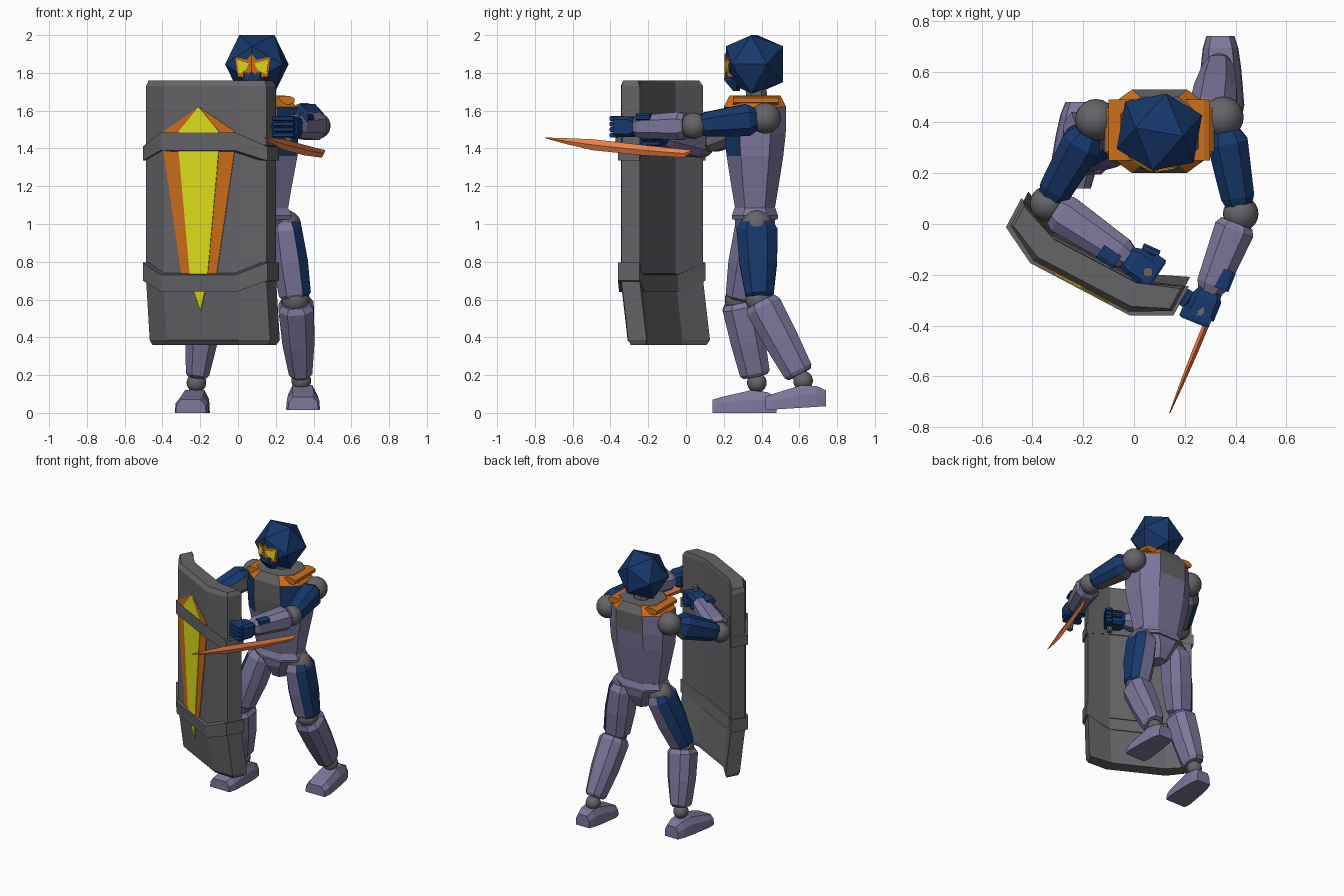
import bpy, bmesh, math
from mathutils import Vector as V, Matrix

if "Cube" in bpy.data.objects:
    bpy.data.objects.remove(bpy.data.objects["Cube"])


def material(name, rgb):
    m = bpy.data.materials.new(name)
    m.diffuse_color = (*rgb, 1)
    m.use_nodes = True
    m.node_tree.nodes["Principled BSDF"].inputs["Base Color"].default_value = m.diffuse_color
    return m


BLUE = material("blue", (0.008, 0.04, 0.15))
LILAC = material("lilac", (0.2, 0.185, 0.33))
GREY = material("grey", (0.13, 0.13, 0.14))
ORANGE = material("orange", (0.6, 0.16, 0.01))
YELLOW = material("yellow", (0.75, 0.75, 0.01))
COPPER = material("copper", (0.85, 0.22, 0.06))


def finish(name, bm, mats, pick=None):
    bmesh.ops.recalc_face_normals(bm, faces=bm.faces)
    bm.normal_update()
    me = bpy.data.meshes.new(name)
    for m in mats:
        me.materials.append(m)
    if pick:
        for f in bm.faces:
            f.material_index = pick(f.calc_center_median(), f.normal)
    bm.to_mesh(me)
    bm.free()
    ob = bpy.data.objects.new(name, me)
    bpy.context.collection.objects.link(ob)
    return ob


def loft(name, rings, mats, pick=None):
    bm = bmesh.new()
    vs = [[bm.verts.new(p) for p in r] for r in rings]
    n = len(vs[0])
    for a, b in zip(vs, vs[1:]):
        for i in range(n):
            bm.faces.new((a[i], a[(i + 1) % n], b[(i + 1) % n], b[i]))
    bm.faces.new(vs[0])
    bm.faces.new(vs[-1])
    return finish(name, bm, mats, pick)


def octagon(w, d, c=0.5):
    return [(w, -c*d), (w, c*d), (c*w, d), (-c*w, d), (-w, c*d), (-w, -c*d), (-c*w, -d), (c*w, -d)]


def limb(name, a, b, sections, mats, pick=None, hint=(1, 0, 0), c=0.5):
    """Eight-sided tapered bar from a to b; sections are (t, half width, half depth)."""
    a, b = V(a), V(b)
    z = (b - a).normalized()
    y = z.cross(V(hint)).normalized()
    x = y.cross(z)
    loft(name, [[a.lerp(b, t) + x*p + y*q for p, q in octagon(w, d, c)] for t, w, d in sections], mats, pick)


def ball(name, p, r, mat=GREY):
    bm = bmesh.new()
    bmesh.ops.create_uvsphere(bm, u_segments=20, v_segments=12, radius=r, matrix=Matrix.Translation(p))
    for f in bm.faces:
        f.smooth = True
    finish(name, bm, [mat])


# torso with grey, blue and orange upper plates
CX, CY = 0.1, 0.365


def torso_rings(secs, c=0.5):
    return [[(CX + x, CY + y, z) for x, y in octagon(w, d, c)] for z, w, d in secs]


def torso_colour(c, n):
    x = abs(c.x - CX)
    if c.z > 1.62:
        return 2 if x > 0.1 else 1
    if c.z > 1.36 and n.y < -0.3:
        return 3 if x > 0.1 else 1
    if c.z > 1.53 and n.y > 0.9:
        return 1
    return 0


loft("torso", torso_rings([(1.08, .165, .105), (1.2, .185, .125), (1.36, .215, .15), (1.48, .22, .163),
     (1.62, .215, .165), (1.68, .15, .135)]), [LILAC, GREY, ORANGE, BLUE], torso_colour)
loft("belt", torso_rings([(1.025, .175, .12), (1.045, .185, .122), (1.085, .165, .108)]), [LILAC])
loft("pelvis", torso_rings([(0.88, .05, .06), (0.97, .11, .1), (1.04, .165, .11)]), [LILAC])
for s in (-1, 1):
    limb("collar_strap", (CX + s*.15, .25, 1.655), (CX + s*.15, .49, 1.655),
         [(0, .05, .022), (1, .05, .022)], [ORANGE])
limb("neck", (.1, .375, 1.64), (.1, .37, 1.76), [(0, .055, .055), (1, .055, .055)], [GREY])

# faceted helmet: a twenty-sided solid with an edge on top
K, PHI = 0.095, 1.618
HEAD = Matrix.Translation((.1, .362, 1.846)) @ Matrix.Rotation(math.radians(-10), 4, 'Z') @ Matrix.Scale(K, 4)
bm = bmesh.new()
for i in (-1, 1):
    for j in (-PHI, PHI):
        for p in ((i, 0, j), (j, i, 0), (0, j, i)):
            bm.verts.new(HEAD @ V(p))
bmesh.ops.convex_hull(bm, input=bm.verts)
finish("helmet", bm, [BLUE])


def face_plate(name, pts, lift, mat):
    for s in (-1, 1):
        ring = lambda e: [HEAD @ V((s*x, -PHI + .382*x - e, z)) for x, z in pts]
        loft(name, [ring(lift), ring(-.25)], [mat])


face_plate("mask", [(0, .6), (.25, .25), (1.0, .4), (.85, -.7), (.4, -.75), (0, -.4)], .06, ORANGE)
face_plate("eye", [(.15, .05), (.9, .25), (.78, -.55), (.3, -.3)], .1, YELLOW)
loft("mouth_guard", [[HEAD @ V(p) for p in ((-.75*w, -.9, z), (-.45*w, y, z), (.45*w, y, z), (.75*w, -.9, z))]
     for z, w, y in ((-.45, 1, -1.6), (-.9, 1, -1.62), (-1.5, .6, -1.15))], [BLUE])
for x in (-.25, 0, .25):
    ball("mouth_vent", HEAD @ V((x, -1.6, -.8)), .007, GREY)

# arms: side, shoulder, elbow, wrist
ARMS = {"left": (-1, (-.15, .41, 1.56), (-.34, .08, 1.42), (-.02, -.135, 1.47)),
        "right": (1, (.35, .42, 1.56), (.42, .04, 1.52), (.295, -.27, 1.515))}
UP = (0, 0, 1)
for side, (s, sh, el, wr) in ARMS.items():
    ball(side + "_shoulder", sh, .082)
    ball(side + "_elbow", el, .07)
    limb(side + "_upper_arm", sh, el, [(.14, .06, .055), (.26, .085, .08), (.82, .065, .066), (.92, .05, .05)],
         [BLUE, GREY], lambda c, n: 0 if n.z > .3 or n.x*s > .35 else 1, UP)
    limb(side + "_forearm", el, wr, [(.12, .06, .065), (.2, .075, .08), (.9, .06, .062), (1, .045, .045)],
         [LILAC], None, UP)
    # fist with four curled fingers and a thumb
    w = V(wr)
    f = (w - V(el))
    f.z = 0
    f.normalize()
    inner = V((f.y, -f.x, 0)) * s
    limb(side + "_fist", w - f*.01, w + f*.1, [(0, .04, .045), (.3, .055, .06), (1, .055, .06)], [BLUE], None, UP, .7)
    for i in range(4):
        p = w + f*.105 + V((0, 0, .043 - .029*i))
        limb(side + "_finger", p - inner*.05, p + inner*.075,
             [(0, .011, .02), (.1, .013, .026), (.9, .013, .026), (1, .01, .02)], [BLUE], None, UP, .6)
    limb(side + "_thumb", w + f*.02 + inner*.065, w + f*.09 + inner*.08, [(0, .018, .018), (1, .015, .015)], [BLUE])
    c = w - f*.06
    limb(side + "_wrist_plate", c - f*.05 - inner*.04 + V((0, 0, .05)), c + f*.03 - inner*.04 + V((0, 0, .05)),
         [(0, .02, .03), (1, .02, .03)], [BLUE], None, UP)

# curved blade and its grip
BUTT, TIP = V((.46, .03, 0)), V((.14, -.745, 0))
across = V((.92, -.39, 0))
loft("blade", [[BUTT.lerp(TIP, t) + across*x + V((0, 0, z + h))
     for x, h in ((th, 0), (0, hh), (-th, 0), (0, -hh))]
     for t, z, hh, th in ((0, 1.388, .004, .004), (.05, 1.373, .022, .011), (.35, 1.392, .028, .013),
                          (.68, 1.42, .029, .012), (.85, 1.438, .016, .008), (1, 1.456, .002, .002))], [COPPER])
limb("blade_grip", (.27, -.36, 1.39), (.255, -.34, 1.57), [(0, .02, .02), (1, .02, .02)], [GREY])

# legs: side, hip, knee, ankle, toe, heel
LEGS = {"left": (-1, (-.05, .37, .99), (-.17, .28, .6), (-.22, .375, .16), (-.25, .14, 0), (-.215, .48, 0)),
        "right": (1, (.25, .375, .99), (.305, .39, .6), (.335, .62, .17), (.345, .42, .015), (.34, .74, .035))}
for side, (s, hip, kn, an, toe, heel) in LEGS.items():
    ball(side + "_hip", hip, .085)
    ball(side + "_knee", kn, .075)
    ball(side + "_ankle", an, .052)
    limb(side + "_thigh", hip, kn, [(-.05, .07, .085), (.06, .085, .108), (.5, .093, .1), (.93, .085, .075),
         (.97, .07, .065)], [LILAC, BLUE],
         lambda c, n: 1 if n.x*s > .3 and n.y < .8 and abs(n.z) < .6 else 0)
    limb(side + "_shin", kn, an, [(.03, .075, .08), (.09, .093, .097), (.5, .085, .092), (.88, .062, .08),
         (.92, .05, .065)], [LILAC])
    t, h = V(toe), V(heel)
    loft(side + "_foot", [[t.lerp(h, k) + V(p) for p in
         ((-w, 0, 0), (w, 0, 0), (w*.95, 0, hh*.6), (w*.65, 0, hh), (-w*.65, 0, hh), (-w*.95, 0, hh*.6))]
         for k, w, hh in ((0, .08, .07), (.15, .09, .085), (.6, .08, .12), (.85, .07, .11), (1, .055, .085))], [LILAC])

# shield: folded three-panel slab, lower part kinked back
U, N, O = V((.885, -.466, 0)), V((-.466, -.885, 0)), V((-.205, -.245, 0))


def on_shield(u, v, z):
    v -= max(0, .7 - z) * .13
    return O + U*u + N*v + V((0, 0, z))


HALF = [(.215, 0), (.36, -.08), (.36, -.19), (.19, -.115)]
PROFILE = HALF + [(-u, v) for u, v in reversed(HALF)]
loft("shield", [[on_shield(u*k, -.1 + (v + .1)*g, z) for u, v in PROFILE] for z, k, g in
     ((.36, .965, .8), (.385, 1, 1), (.7, 1, 1), (1.73, 1, 1), (1.76, .965, .8))], [GREY])


# two bands that step up or down towards the edges
def band(name, mid, end):
    def ring(i):
        return [on_shield(u*1.035, v + (.014 if j in (0, 1, 6, 7) else -.006),
                          end[i] if abs(u) > .3 else mid[i]) for j, (u, v) in enumerate(PROFILE)]
    loft(name, [ring(0), ring(1)], [GREY])


band("upper_band", (1.39, 1.485), (1.335, 1.41))
band("lower_band", (.64, .73), (.70, .795))


# kite-shaped emblem on the front panel
def emblem(name, half, v, mat):
    pts = half + [(-u, z) for u, z in reversed(half) if u > 0]
    loft(name, [[on_shield(u, e, z) for u, z in pts] for e in (v, -.02)], [mat])


emblem("emblem_rim", [(0, 1.62), (.213, 1.49), (.213, 1.39), (.1, .7)], .004, ORANGE)
emblem("emblem_core", [(0, 1.62), (.12, 1.49), (.12, 1.39), (.05, .7)], .008, YELLOW)
emblem("emblem_tip", [(.05, .7), (0, .54)], .008, YELLOW)

# handle held by the left fist
g = V((.055, -.19, 0))
limb("shield_handle", g + V((0, 0, 1.38)), g + V((0, 0, 1.56)), [(0, .018, .018), (1, .018, .018)], [GREY])
